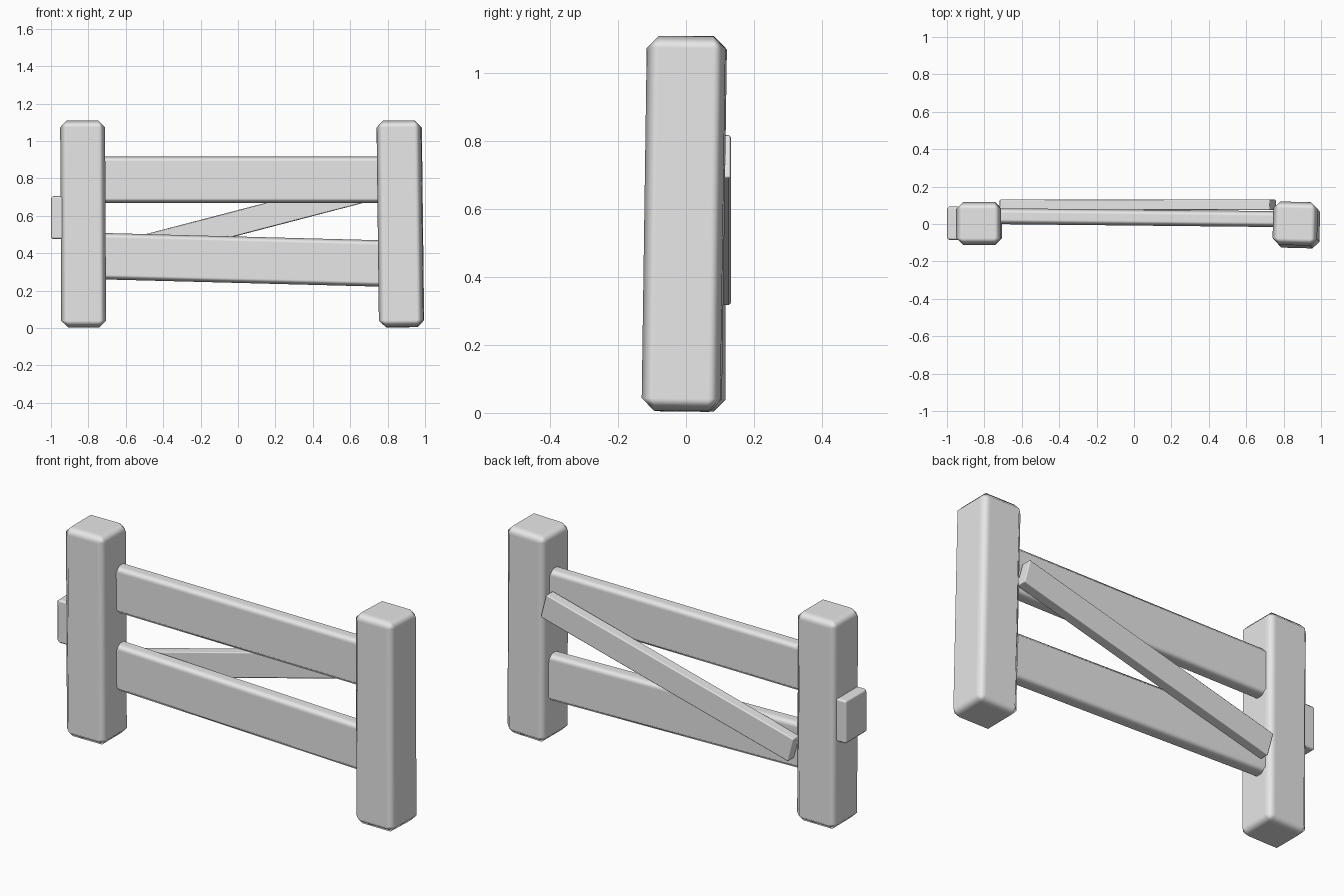
import bpy
from math import radians
from mathutils import Euler, Matrix, Vector

default_cube = bpy.data.objects.get("Cube")
if default_cube:
    bpy.data.objects.remove(default_cube, do_unlink=True)

# Single flat grey for the whole fence
grey = bpy.data.materials.new("plain_grey")
grey.use_nodes = True
colour = (0.8, 0.8, 0.8, 1)
grey.diffuse_color = colour
grey.node_tree.nodes["Principled BSDF"].inputs["Base Color"].default_value = colour


def beam(name, centre, size, bevel, tilt=(0, 0, 0)):
    """Chamfered block with softened edges; tilt is in degrees."""
    bpy.ops.mesh.primitive_cube_add(size=1)
    obj = bpy.context.object
    obj.name = name
    obj.data.transform(Matrix.Diagonal((*size, 1)))
    obj.location = Vector(centre)
    obj.rotation_euler = Euler([radians(a) for a in tilt])
    obj.data.materials.append(grey)
    bpy.ops.object.shade_smooth_by_angle(angle=radians(60))
    mod = obj.modifiers.new("chamfer", "BEVEL")
    mod.width = bevel
    mod.segments = 1
    mod.harden_normals = True
    return obj


# Posts, the left one leaning slightly
beam("right_post", (-0.828, 0.003, 0.557), (0.24, 0.228, 1.106), 0.036, (0, -0.3, 0))
beam("left_post", (0.868, -0.005, 0.557), (0.238, 0.232, 1.104), 0.036, (-0.8, -0.7, -1.5))

# Horizontal rails, running a little way into the posts
beam("upper_rail", (0.02, 0.034, 0.793), (1.54, 0.085, 0.248), 0.026, (0, 0, -0.6))
beam("lower_rail", (0.02, 0.034, 0.365), (1.54, 0.085, 0.248), 0.026, (0, 1.5, -0.6))

# Diagonal brace across the back
beam("diagonal_brace", (0.02, 0.103, 0.568), (1.494, 0.058, 0.132), 0.006, (0, -14.6, 0))

# Small plate on the outer side of the right post
beam("side_plate", (-0.966, 0.004, 0.59), (0.068, 0.18, 0.23), 0.012)
